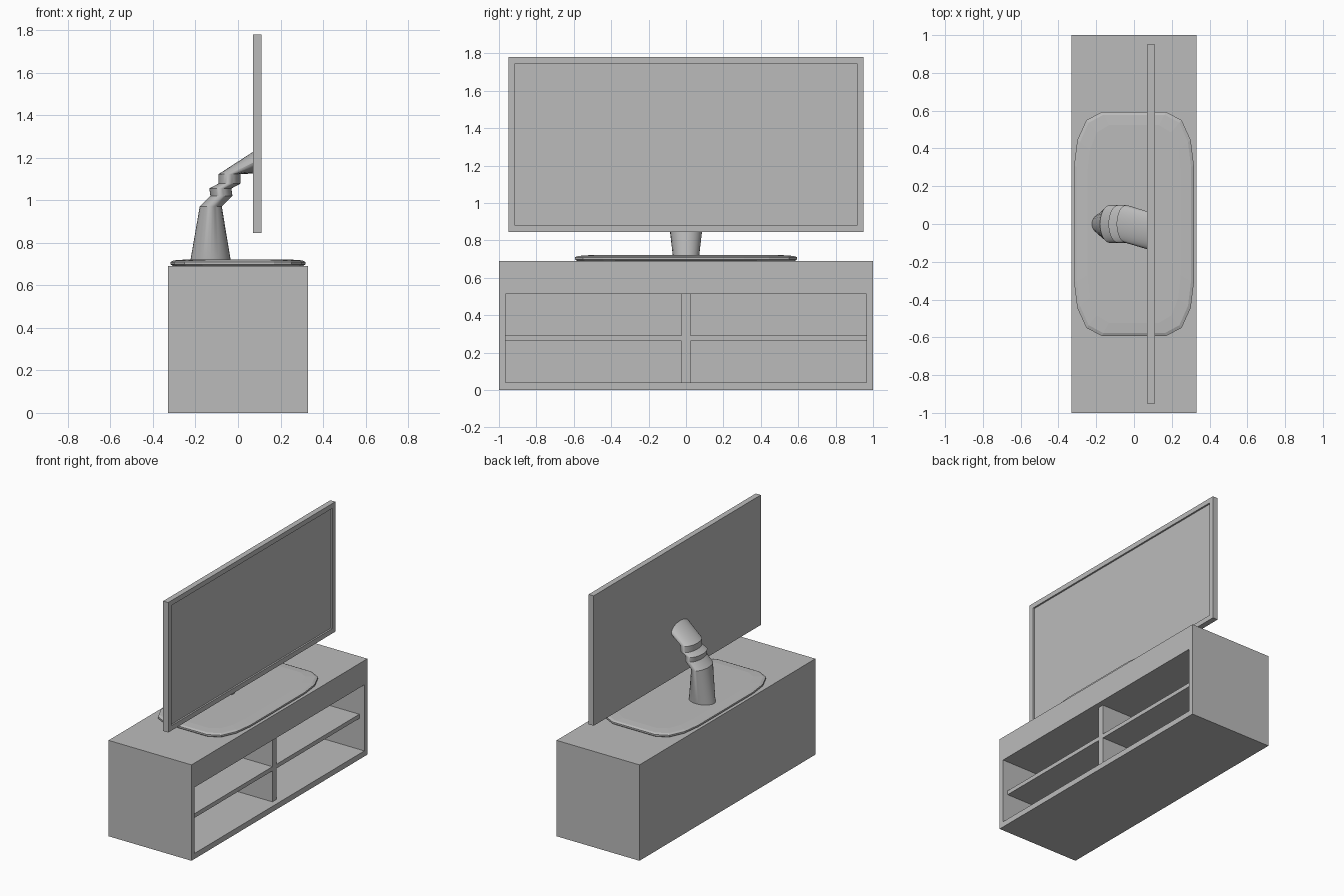
import bpy, bmesh, math
from mathutils import Vector

cube = bpy.data.objects.get("Cube")
if cube:
    bpy.data.objects.remove(cube, do_unlink=True)

grey = bpy.data.materials.new("plain grey")
grey.use_nodes = True
grey.diffuse_color = (0.5, 0.5, 0.5, 1)
grey.node_tree.nodes["Principled BSDF"].inputs["Base Color"].default_value = (0.5, 0.5, 0.5, 1)


def finish(bm, name, smooth=False):
    bmesh.ops.recalc_face_normals(bm, faces=bm.faces)
    mesh = bpy.data.meshes.new(name)
    bm.to_mesh(mesh)
    bm.free()
    mesh.materials.append(grey)
    obj = bpy.data.objects.new(name, mesh)
    bpy.context.collection.objects.link(obj)
    if smooth:
        bpy.ops.object.select_all(action="DESELECT")
        obj.select_set(True)
        bpy.context.view_layer.objects.active = obj
        bpy.ops.object.shade_smooth_by_angle(angle=math.radians(30))
    return obj


def box(name, low, high, opening=None, depth=0):
    """Box between two corners; opening = (half width, bottom, top) sunk into the +x face."""
    bm = bmesh.new()
    bmesh.ops.create_cube(bm, size=1)
    low, high = Vector(low), Vector(high)
    for v in bm.verts:
        v.co = (low + high) / 2 + v.co * (high - low)
    if opening:
        half, bottom, top = opening
        face = max(bm.faces, key=lambda f: f.calc_center_median().x)
        middle = face.calc_center_median()
        bmesh.ops.inset_individual(bm, faces=[face], thickness=0.01)
        for v in face.verts:
            v.co.y = half if v.co.y > middle.y else -half
            v.co.z = top if v.co.z > middle.z else bottom
        made = bmesh.ops.extrude_face_region(bm, geom=[face])["geom"]
        bmesh.ops.translate(bm, vec=(-depth, 0, 0),
                            verts=[g for g in made if isinstance(g, bmesh.types.BMVert)])
        if face.is_valid:
            bmesh.ops.delete(bm, geom=[face], context="FACES_ONLY")
    return finish(bm, name)


def loft(name, rings, smooth=False):
    """Skin a list of closed rings and cap both ends."""
    bm = bmesh.new()
    loops = [[bm.verts.new(p) for p in ring] for ring in rings]
    for a, b in zip(loops, loops[1:]):
        for i in range(len(a)):
            j = (i + 1) % len(a)
            bm.faces.new((a[i], a[j], b[j], b[i]))
    bm.faces.new(loops[0])
    bm.faces.new(loops[-1])
    return finish(bm, name, smooth)


# Cabinet with one open side, divided by a recessed cross of boards
box("cabinet", (-0.33, -1, 0), (0.33, 1, 0.69), (0.965, 0.04, 0.515), 0.63)
box("cabinet_divider", (-0.3, -0.023, 0.04), (0.29, 0.023, 0.515))
for side, y in (("right", -0.965), ("left", 0.023)):
    box("cabinet_shelf_" + side, (-0.3, y, 0.263), (0.29, y + 0.942, 0.293))

# Screen panel with a thin raised bezel
box("screen", (0.07, -0.95, 0.845), (0.11, 0.95, 1.78), (0.915, 0.88, 1.745), 0.012)

# Stand foot: rounded plate with chamfered rims and a slightly domed top
corner = [(0.317, 0.31), (0.3, 0.445), (0.252, 0.55), (0.17, 0.593)]
outline = (corner + [(-x, y) for x, y in reversed(corner)]
           + [(-x, -y) for x, y in corner] + [(x, -y) for x, y in reversed(corner)])
levels = [(0.69, 0.012), (0.698, 0), (0.71, 0), (0.717, 0.015), (0.721, 0.07)]
loft("stand_foot", [[(x * (1 - d / 0.317), y * (1 - d / 0.593), z) for x, y in outline]
                    for z, d in levels])

# Stand neck and jointed arm: centre (x, y, z), half depth, half width, tilt in degrees
sections = [
    (-0.129, 0, 0.715, 0.095, 0.07, 0),
    (-0.128, 0, 0.97, 0.052, 0.1, 0),
    (-0.078, 0, 1.02, 0.052, 0.1, 0),
    (-0.083, 0, 1.055, 0.052, 0.1, 0),
    (-0.04, 0, 1.078, 0.052, 0.1, 0),
    (-0.04, 0, 1.122, 0.052, 0.1, 0),
    (0.075, -0.035, 1.178, 0.052, 0.1, 90),
]
rings = []
for x, y, z, depth, width, tilt in sections:
    t = math.radians(tilt)
    rings.append([(x + depth * math.cos(a) * math.cos(t), y + width * math.sin(a),
                   z - depth * math.cos(a) * math.sin(t))
                  for a in (math.tau * i / 32 for i in range(32))])
loft("stand_neck", rings, True)
